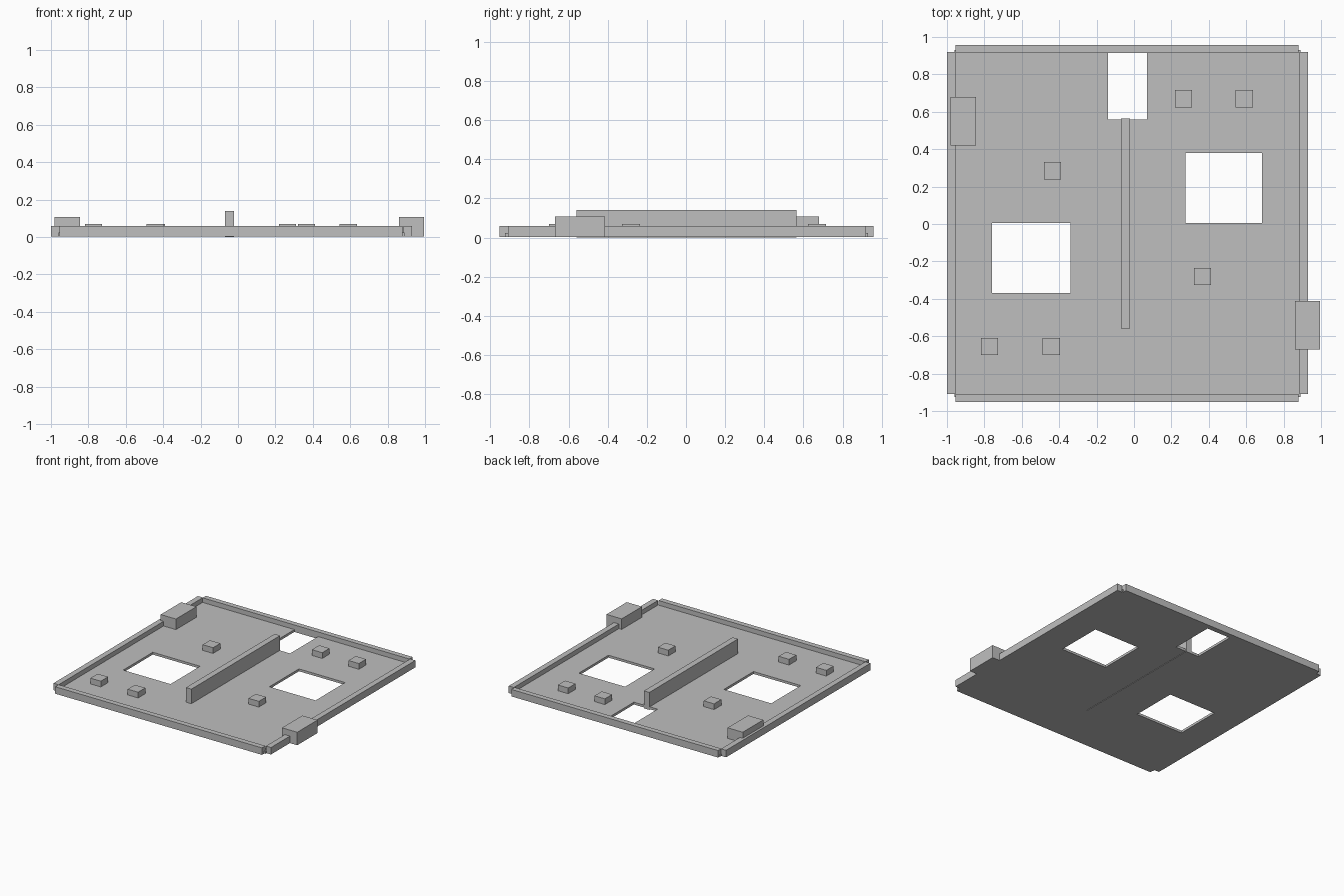
import bpy
import bmesh

if "Cube" in bpy.data.objects:
    bpy.data.objects.remove(bpy.data.objects["Cube"])

grey = bpy.data.materials.new("light_grey")
grey.use_nodes = True
colour = (0.52, 0.52, 0.52, 1)
grey.diffuse_color = colour
grey.node_tree.nodes["Principled BSDF"].inputs["Base Color"].default_value = colour

BASE = 0.004    # underside of the tray
FLOOR = 0.023   # top of the floor plate


def finish(name, bm):
    bmesh.ops.recalc_face_normals(bm, faces=bm.faces[:])
    mesh = bpy.data.meshes.new(name)
    bm.to_mesh(mesh)
    bm.free()
    mesh.materials.append(grey)
    obj = bpy.data.objects.new(name, mesh)
    bpy.context.collection.objects.link(obj)


def box(name, x, y, z):
    bm = bmesh.new()
    bmesh.ops.create_cube(bm, size=1)
    for v in bm.verts:
        v.co = [(lo + hi) / 2 + c * (hi - lo) for c, (lo, hi) in zip(v.co, (x, y, z))]
    finish(name, bm)


def plate(name, x, y, z, holes):
    """Flat slab with rectangular openings, made from the cells between hole edges."""
    xs = sorted({*x, *(e for h in holes for e in h[0])})
    ys = sorted({*y, *(e for h in holes for e in h[1])})
    bm = bmesh.new()
    verts = {(a, b): bm.verts.new((a, b, z[0])) for a in xs for b in ys}
    for x0, x1 in zip(xs, xs[1:]):
        for y0, y1 in zip(ys, ys[1:]):
            if any(hx[0] <= x0 < hx[1] and hy[0] <= y0 < hy[1] for hx, hy in holes):
                continue
            bm.faces.new([verts[k] for k in ((x0, y0), (x1, y0), (x1, y1), (x0, y1))])
    bmesh.ops.delete(bm, geom=[v for v in bm.verts if not v.link_faces], context="VERTS")
    top = bmesh.ops.extrude_face_region(bm, geom=bm.faces[:], use_keep_orig=True)["geom"]
    for v in top:
        if isinstance(v, bmesh.types.BMVert):
            v.co.z = z[1]
    finish(name, bm)


# Floor with two windows and a notch at the back
plate("floor", (-0.96, 0.89), (-0.925, 0.93), (BASE, FLOOR), [
    ((-0.76, -0.34), (-0.37, 0.005)),
    ((0.275, 0.685), (0.005, 0.38)),
    ((-0.14, 0.07), (0.56, 0.93)),
])

# Raised rims, leaving the corners open
rim_z = (BASE, 0.06)
box("right_rim", (-1.0, -0.955), (-0.91, 0.92), rim_z)
box("left_rim", (0.885, 0.93), (-0.91, 0.92), rim_z)
box("front_rim", (-0.955, 0.88), (-0.953, -0.91), rim_z)
box("back_rim", (-0.955, 0.88), (0.915, 0.957), rim_z)

# Central fin
box("centre_fin", (-0.07, -0.022), (-0.56, 0.565), (0, 0.14))

# Side blocks
box("right_block", (-0.98, -0.845), (0.42, 0.68), (BASE, 0.108))
box("left_block", (0.86, 0.995), (-0.67, -0.413), (BASE, 0.108))

# Small square pegs
pegs = [(0.265, 0.67), (0.59, 0.67), (-0.435, 0.285),
        (0.367, -0.28), (-0.773, -0.655), (-0.442, -0.655)]
for i, (px, py) in enumerate(pegs, 1):
    box(f"peg_{i}", (px - 0.046, px + 0.046), (py - 0.046, py + 0.046), (BASE, 0.069))
